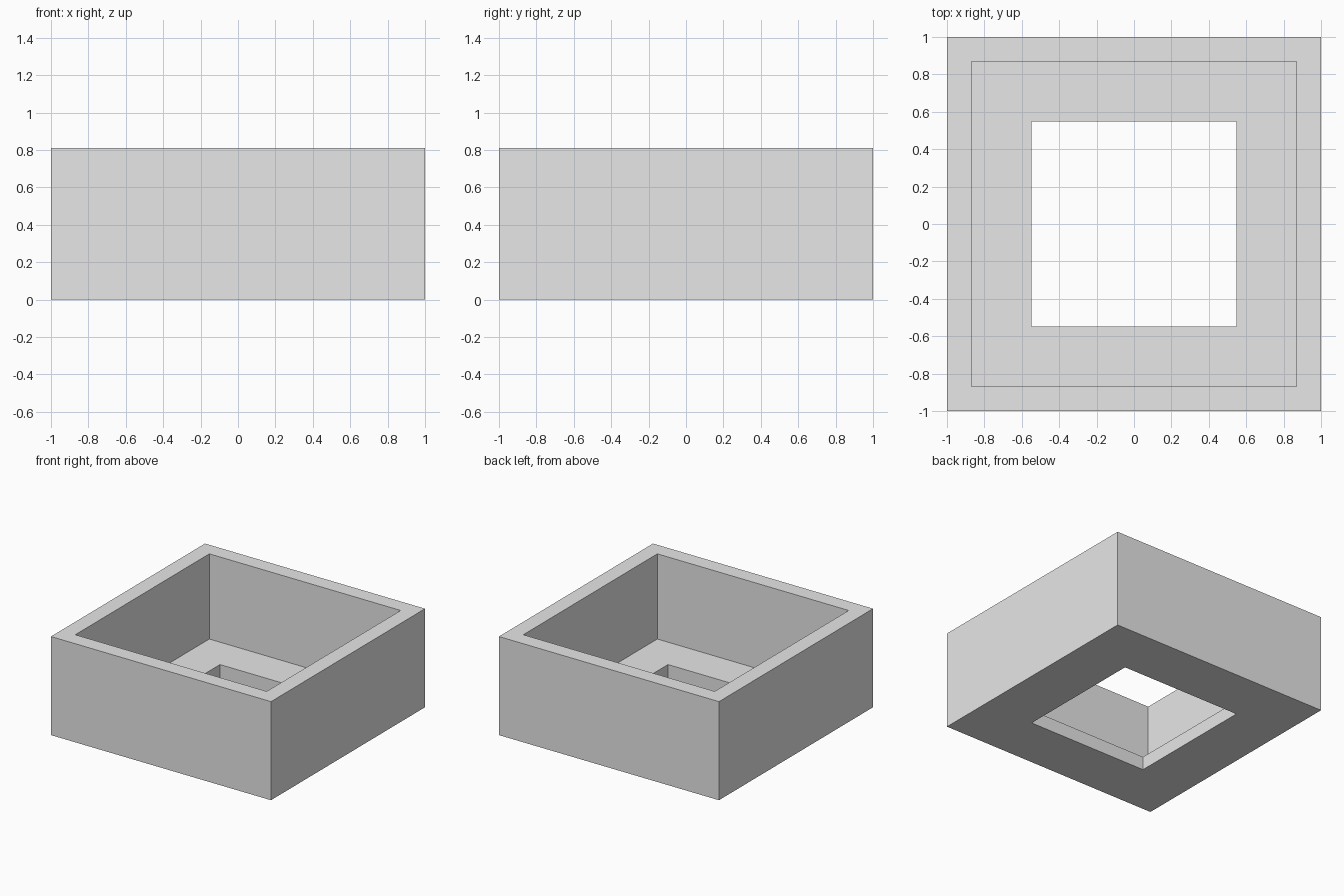
import bpy
import bmesh

if "Cube" in bpy.data.objects:
    bpy.data.objects.remove(bpy.data.objects["Cube"])

HEIGHT = 0.81    # total height
FLOOR = 0.11     # floor thickness
OUTER = 1.0      # half width of the box
INNER = 0.87     # half width of the cavity
HOLE = 0.547     # half width of the floor opening

grey = bpy.data.materials.new("light grey")
grey.diffuse_color = (0.8, 0.8, 0.8, 1.0)
grey.use_nodes = True
grey.node_tree.nodes["Principled BSDF"].inputs["Base Color"].default_value = grey.diffuse_color

# Square loops swept from the bottom opening, up the outside, and back down inside
profile = [(HOLE, 0), (OUTER, 0), (OUTER, HEIGHT),
           (INNER, HEIGHT), (INNER, FLOOR), (HOLE, FLOOR)]

bm = bmesh.new()
rings = [[bm.verts.new((sx * r, sy * r, z))
          for sx, sy in ((-1, -1), (1, -1), (1, 1), (-1, 1))]
         for r, z in profile]

# Join each loop to the next, closing the section at the opening
for i, ring in enumerate(rings):
    following = rings[(i + 1) % len(rings)]
    for k in range(4):
        n = (k + 1) % 4
        bm.faces.new((ring[k], ring[n], following[n], following[k]))
bmesh.ops.recalc_face_normals(bm, faces=bm.faces)

# Open square box with a square hole in its floor
mesh = bpy.data.meshes.new("open_box")
bm.to_mesh(mesh)
bm.free()
mesh.materials.append(grey)
box = bpy.data.objects.new("open_box", mesh)
bpy.context.collection.objects.link(box)
